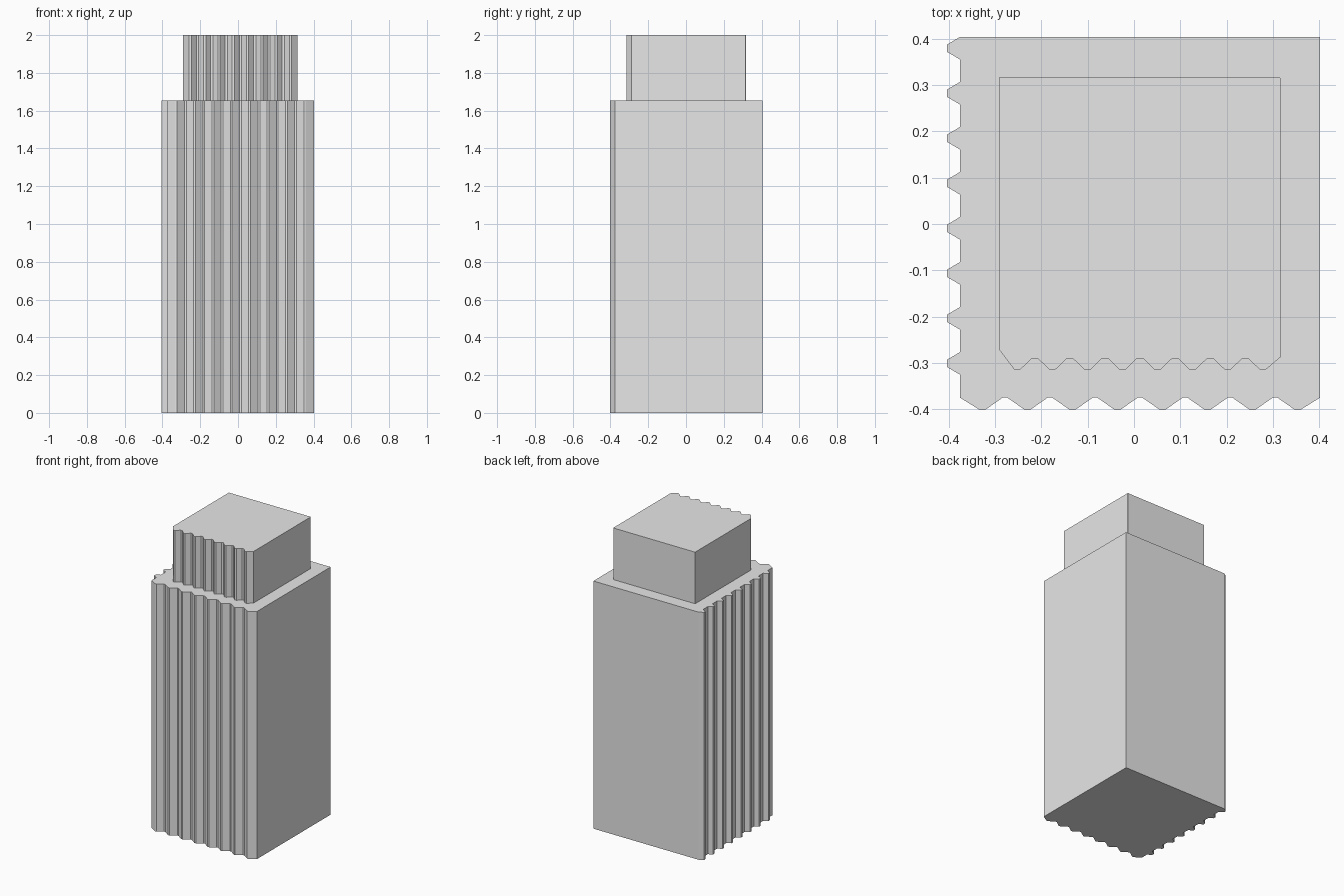
import bpy
import bmesh

cube = bpy.data.objects.get("Cube")
if cube:
    bpy.data.objects.remove(cube, do_unlink=True)

grey = bpy.data.materials.new("light_grey")
grey.use_nodes = True
grey.diffuse_color = (0.8, 0.8, 0.8, 1)
grey.node_tree.nodes["Principled BSDF"].inputs["Base Color"].default_value = (0.8, 0.8, 0.8, 1)


def prism(name, outline, bottom, top):
    """Extrude a closed outline straight up."""
    mesh = bpy.data.meshes.new(name)
    bm = bmesh.new()
    base = bm.faces.new([bm.verts.new((x, y, bottom)) for x, y in outline])
    new = bmesh.ops.extrude_face_region(bm, geom=[base], use_keep_orig=True)["geom"]
    for v in new:
        if isinstance(v, bmesh.types.BMVert):
            v.co.z = top
    bmesh.ops.recalc_face_normals(bm, faces=bm.faces)
    bm.to_mesh(mesh)
    bm.free()
    mesh.materials.append(grey)
    obj = bpy.data.objects.new(name, mesh)
    bpy.context.collection.objects.link(obj)


def ridges(start, end, count, valley, peak, flat):
    """Zigzag of ridges along x with narrow flat crests and troughs."""
    step = (end - start) / count
    points = []
    for i in range(count):
        left = start + i * step
        mid = left + step / 2
        if i:
            points += [(left - flat, valley), (left + flat, valley)]
        points += [(mid - flat, peak), (mid + flat, peak)]
    return points


def teeth(start, end, count, valley, peak):
    """Spaced teeth along y, each half a step wide."""
    step = (end - start) / count
    points = []
    for i in range(count):
        y = start + i * step
        for offset, x in ((0, valley), (0.34, peak), (0.66, peak), (1, valley)):
            points.append((x, y + offset * step / 2))
    return points


# Tall lower body: ridged front, toothed right side, plain back and left side
body = [(-0.376, -0.375)]
body += ridges(-0.376, 0.402, 8, -0.375, -0.402, 0.005)
body += [(0.402, -0.375), (0.402, 0.404)]
body += teeth(0.404, -0.374, 8, -0.376, -0.404)
prism("tower_body", body, 0, 1.655)

# Smaller upper block: ridged front only
upper = [(-0.29, -0.273)]
upper += ridges(-0.29, 0.316, 8, -0.29, -0.315, 0.006)
upper += [(0.316, -0.288), (0.316, 0.315), (0.313, 0.318), (-0.29, 0.318)]
prism("upper_block", upper, 1.655, 2)
